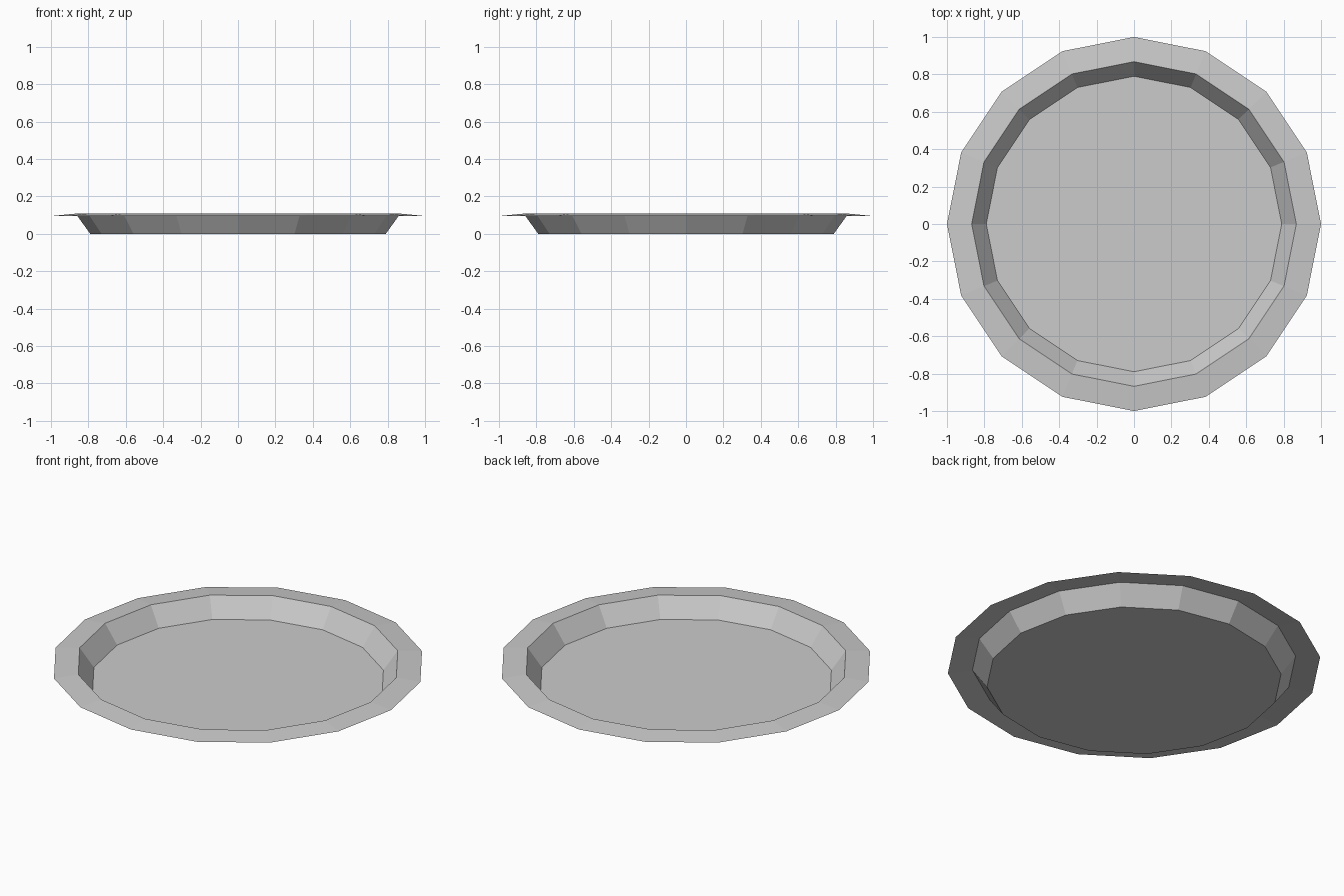
import bpy, bmesh
from math import cos, sin, tau

cube = bpy.data.objects.get("Cube")
if cube:
    bpy.data.objects.remove(cube, do_unlink=True)

SIDES = 16
# Plate profile as (radius, height): floor edge, inner rim, outer rim
PROFILE = [(0.79, 0.0), (0.868, 0.108), (1.0, 0.095)]

# Plain light grey
grey = bpy.data.materials.new("light_grey")
grey.use_nodes = True
colour = (0.6, 0.6, 0.6, 1)
grey.diffuse_color = colour
grey.node_tree.nodes["Principled BSDF"].inputs["Base Color"].default_value = colour

bm = bmesh.new()
rings = [[bm.verts.new((r * cos(tau * i / SIDES), r * sin(tau * i / SIDES), z))
          for i in range(SIDES)] for r, z in PROFILE]

# Flat floor
bm.faces.new(rings[0])

# Sloping wall and drooping rim, facing inward and up
for inner, outer in zip(rings, rings[1:]):
    for i in range(SIDES):
        j = (i + 1) % SIDES
        bm.faces.new((inner[i], outer[i], outer[j], inner[j]))

mesh = bpy.data.meshes.new("plate")
bm.to_mesh(mesh)
bm.free()
mesh.materials.append(grey)
plate = bpy.data.objects.new("plate", mesh)
bpy.context.collection.objects.link(plate)
